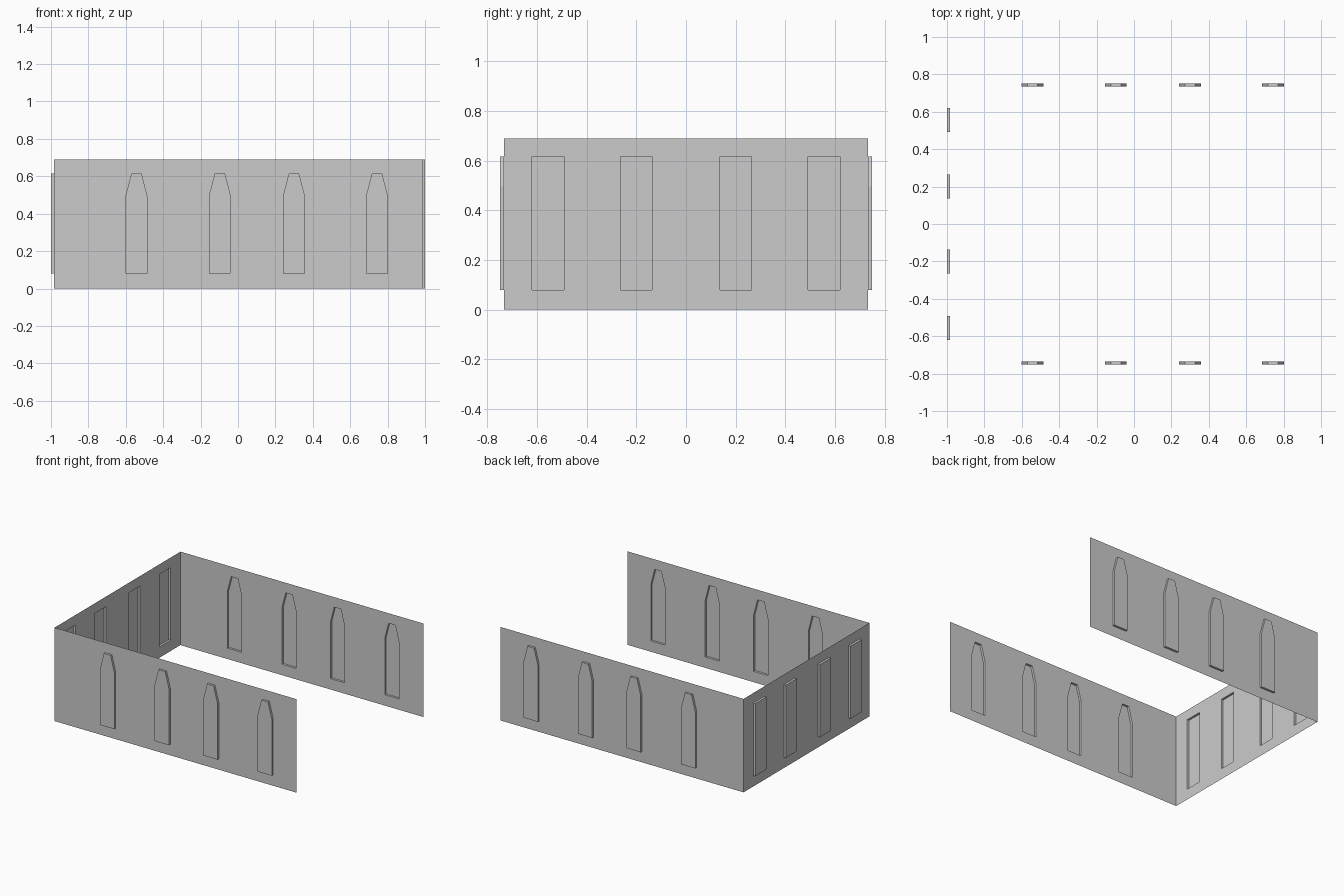
import bpy, bmesh

if "Cube" in bpy.data.objects:
    bpy.data.objects.remove(bpy.data.objects["Cube"])

H, DEPTH = 0.69, 0.016          # wall height, how far the window bays push out
ZB, ZT, ZS = 0.08, 0.616, 0.497  # window sill, head and shoulder heights


def wall(name, u0, u1, centres, half, top_half, place, flip):
    """Thin wall sheet with window bays pressed outward from it."""
    bm = bmesh.new()

    def face(points):
        f = bm.faces.new([bm.verts.new(place(*p)) for p in points])
        if flip:
            f.normal_flip()

    mids = [(a + b) / 2 for a, b in zip(centres, centres[1:])]
    bounds = [u0] + mids + [u1]
    for c, lo, hi in zip(centres, bounds, bounds[1:]):
        # right-hand window outline, sill to head
        side = [(half, ZB), (half, ZT)]
        if top_half < half:
            side = [(half, ZB), (half, ZS), (top_half, ZT)]
        right = [(c + u, z) for u, z in side]
        left = [(c - u, z) for u, z in side]
        # wall around the window, in two halves
        face([(u, z, 0) for u, z in
              [(lo, 0), (c, 0), (c, ZB)] + left + [(c, ZT), (c, H), (lo, H)]])
        face([(u, z, 0) for u, z in
              [(c, 0), (hi, 0), (hi, H), (c, H), (c, ZT)] + right[::-1] + [(c, ZB)]])
        # bay reveals and outer pane
        loop = right + left[::-1]
        for a, b in zip(loop, loop[1:] + loop[:1]):
            face([(*a, 0), (*b, 0), (*b, DEPTH), (*a, DEPTH)])
        face([(*p, DEPTH) for p in loop])

    bmesh.ops.remove_doubles(bm, verts=bm.verts, dist=1e-5)
    me = bpy.data.meshes.new(name)
    bm.to_mesh(me)
    bm.free()
    bpy.context.collection.objects.link(bpy.data.objects.new(name, me))


X, Y = -0.984, 0.734
pointed = [-0.543, -0.097, 0.299, 0.743]
plain = [-0.556, -0.2, 0.2, 0.556]

# long walls with tapered windows
wall("front_wall", X, 0.99, pointed, 0.058, 0.027,
     lambda u, z, d: (u, -Y - d, z), False)
wall("back_wall", X, 1.0, pointed, 0.058, 0.027,
     lambda u, z, d: (u, Y + d, z), True)
# end wall with rectangular windows
wall("left_wall", -Y, Y, plain, 0.064, 0.064,
     lambda u, z, d: (X - d, u, z), True)
